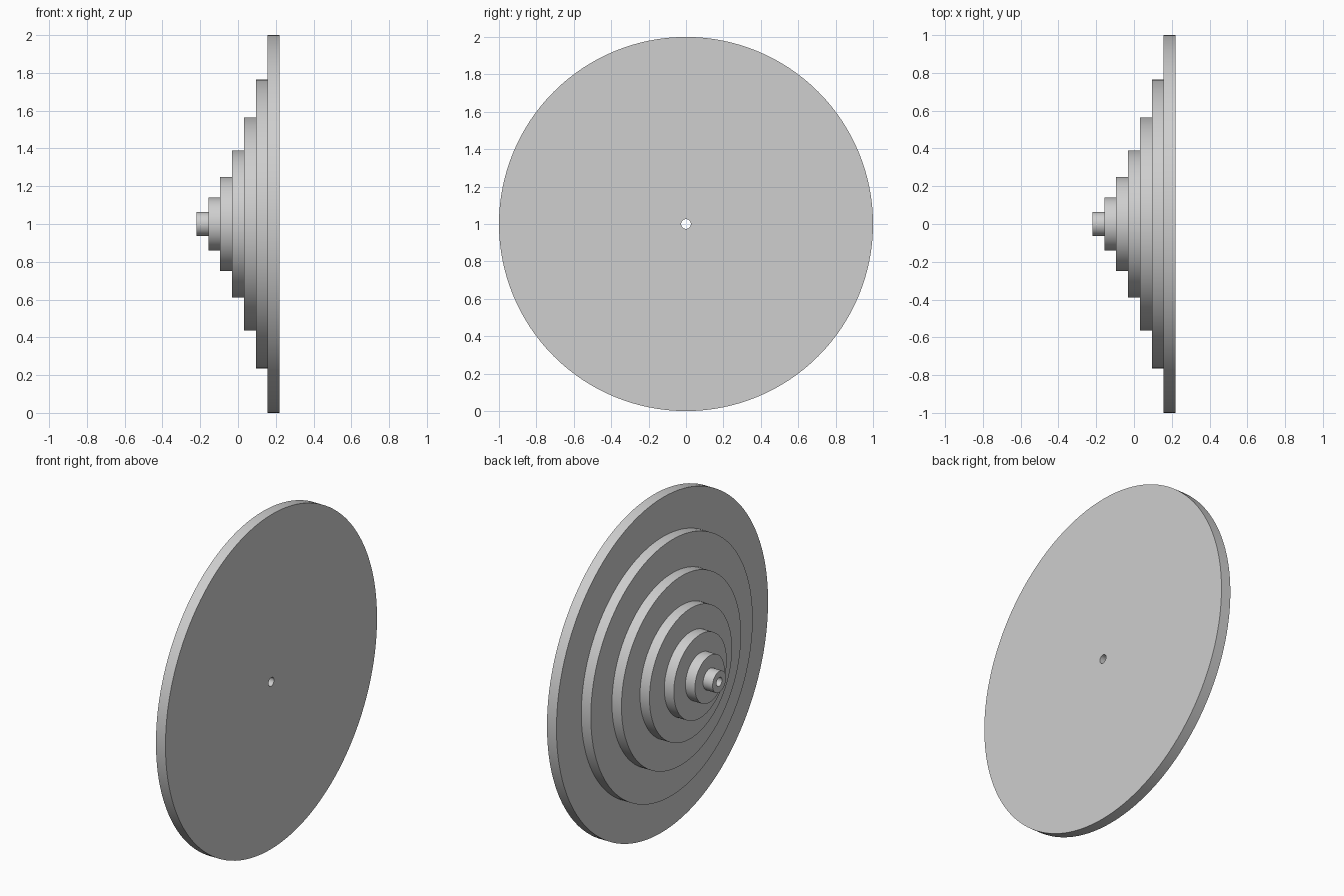
import bpy
import bmesh
import math
from mathutils import Matrix, Vector

cube = bpy.data.objects.get("Cube")
if cube:
    bpy.data.objects.remove(cube, do_unlink=True)

SEGMENTS = 128
HALF_WIDTH = 0.22
BORE = 0.026
RADII = [0.063, 0.14, 0.25, 0.39, 0.565, 0.765, 1.0]
STEP = 2 * HALF_WIDTH / len(RADII)

# Plain grey material
grey = bpy.data.materials.new("light grey")
grey.use_nodes = True
colour = (0.62, 0.62, 0.62, 1)
grey.diffuse_color = colour
grey.node_tree.nodes["Principled BSDF"].inputs["Base Color"].default_value = colour

# Stepped half-section: bore edge, one riser and tread per step, bore edge
profile = [(-HALF_WIDTH, BORE)]
for i, radius in enumerate(RADII):
    x = -HALF_WIDTH + i * STEP
    profile += [(x, radius), (x + STEP, radius)]
profile.append((HALF_WIDTH, BORE))

# Revolve the closed section around the x axis
bm = bmesh.new()
verts = [bm.verts.new((x, 0, r)) for x, r in profile]
edges = [bm.edges.new((v, verts[(i + 1) % len(verts)])) for i, v in enumerate(verts)]
bmesh.ops.spin(bm, geom=verts + edges, cent=(0, 0, 0), axis=(1, 0, 0),
               angle=math.tau, steps=SEGMENTS, use_merge=False)
bmesh.ops.remove_doubles(bm, verts=bm.verts, dist=0.0001)
bmesh.ops.recalc_face_normals(bm, faces=bm.faces)

mesh = bpy.data.meshes.new("stepped_disc")
bm.to_mesh(mesh)
bm.free()
mesh.materials.append(grey)
disc = bpy.data.objects.new("stepped_disc", mesh)
disc.location.z = 1
bpy.context.collection.objects.link(disc)

# Smooth rims with crisp steps
bpy.ops.object.select_all(action="DESELECT")
disc.select_set(True)
bpy.context.view_layer.objects.active = disc
bpy.ops.object.shade_smooth_by_angle(angle=math.radians(30))
